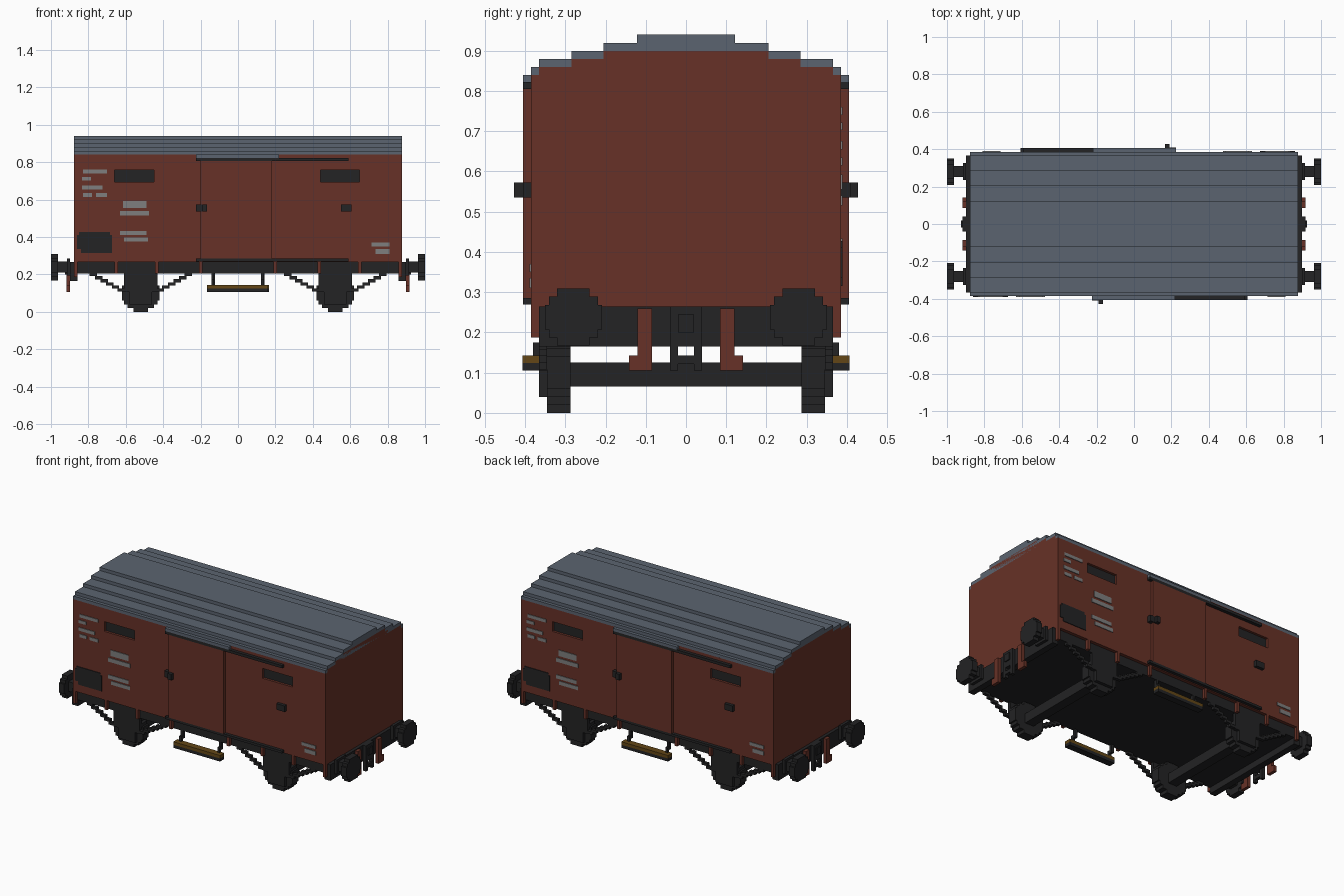
import bpy
import bmesh
import math
from mathutils import Matrix, Vector

cube = bpy.data.objects.get("Cube")
if cube:
    bpy.data.objects.remove(cube, do_unlink=True)


def material(name, r, g, b):
    m = bpy.data.materials.new(name)
    m.use_nodes = True
    m.diffuse_color = (r, g, b, 1)
    m.node_tree.nodes["Principled BSDF"].inputs["Base Color"].default_value = (r, g, b, 1)
    return m


RED = material("oxide red", 0.135, 0.031, 0.02)
GREY = material("roof slate grey", 0.105, 0.127, 0.162)
BLACK = material("iron black", 0.017, 0.017, 0.018)
PALE = material("label grey", 0.21, 0.21, 0.21)
WOOD = material("step wood", 0.125, 0.062, 0.008)


def finish(name, bm, mat):
    bmesh.ops.recalc_face_normals(bm, faces=bm.faces)
    mesh = bpy.data.meshes.new(name)
    bm.to_mesh(mesh)
    bm.free()
    mesh.materials.append(mat)
    obj = bpy.data.objects.new(name, mesh)
    bpy.context.collection.objects.link(obj)
    return obj


def part(name, boxes, mat, turn=True):
    """Blocks given as (x0, x1, y0, y1, z0, z1); turn repeats them half a turn round."""
    bm = bmesh.new()
    for x0, x1, y0, y1, z0, z1 in boxes:
        size = Matrix.Diagonal((x1 - x0, y1 - y0, z1 - z0, 1))
        centre = Vector((x0 + x1, y0 + y1, z0 + z1)) / 2
        bmesh.ops.create_cube(bm, size=1, matrix=Matrix.Translation(centre) @ size)
    if turn:
        copy = bmesh.ops.duplicate(bm, geom=bm.verts[:] + bm.edges[:] + bm.faces[:])
        verts = [v for v in copy["geom"] if isinstance(v, bmesh.types.BMVert)]
        bmesh.ops.rotate(bm, verts=verts, matrix=Matrix.Rotation(math.pi, 3, "Z"))
    return finish(name, bm, mat)


def extrude_x(name, profile, half_length, mat):
    """Extrude a right-hand (y, z) outline, mirrored to the left, along x."""
    outline = profile + [(-y, z) for y, z in reversed(profile)]
    bm = bmesh.new()
    face = bm.faces.new([bm.verts.new((-half_length, y, z)) for y, z in outline])
    ext = bmesh.ops.extrude_face_region(bm, geom=[face])
    verts = [v for v in ext["geom"] if isinstance(v, bmesh.types.BMVert)]
    bmesh.ops.translate(bm, verts=verts, vec=(2 * half_length, 0, 0))
    return finish(name, bm, mat)


def stairs(steps):
    """Stepped outline from (half width, top height) pairs, widest first."""
    pts = []
    for i, (y, z) in enumerate(steps):
        if i:
            pts.append((y, steps[i - 1][1]))
        pts.append((y, z))
    return pts


def disc_rows(radius, rows):
    """Stepped disc as (half width, low, high) rows."""
    h = 2 * radius / rows
    for i in range(rows):
        low = -radius + i * h
        mid = low + h / 2
        half = round(math.sqrt(radius ** 2 - mid ** 2) / h * 2) * h / 2
        yield min(half, radius), low, low + h


L, W, FLOOR, EAVE = 0.877, 0.385, 0.265, 0.84
CORE = 0.365

# Body core with stepped ends under the roof
lower = [(CORE, 0.86), (0.285, 0.88), (0.205, 0.9)]
extrude_x("body_core", [(CORE, FLOOR)] + stairs(lower), L, RED)

# Stepped roof sheet
upper = stairs([(W, 0.86), (CORE, 0.88), (0.285, 0.9), (0.205, 0.92), (0.122, 0.94)])
extrude_x("roof", list(reversed(stairs(lower))) + [(CORE, EAVE), (W, EAVE)] + upper, L, GREY)

# Side walls with openings for the vents
vents = [(-0.66, -0.45), (0.44, 0.65)]
v0, v1 = 0.695, 0.757
walls = [(-L, L, -W, -CORE, FLOOR, v0), (-L, L, -W, -CORE, v1, EAVE)]
edges = [-L] + [x for pair in vents for x in pair] + [L]
walls += [(edges[i], edges[i + 1], -W, -CORE, v0, v1) for i in (0, 2, 4)]
part("side_walls", walls, RED)
part("vents", [(a, b, -CORE - 0.005, -CORE, v0, v1) for a, b in vents], BLACK)

# Sliding doors, their rails, hoods and latches
DOOR = 0.405
part("doors", [(-0.2, 0.183, -DOOR, -W, 0.285, 0.805)], RED)
part("door_rails", [(-0.225, 0.59, -DOOR, -W, 0.805, 0.822),
                    (-0.225, 0.59, -DOOR, -W, 0.27, 0.285)], BLACK)
part("door_hoods", [(-0.225, 0.22, -DOOR, -W, 0.822, EAVE)], GREY)
part("door_latches", [(-0.225, -0.165, -0.41, -W, 0.535, 0.573),
                      (-0.19, -0.165, -0.427, -0.41, 0.535, 0.573),
                      (0.55, 0.608, -0.405, -W, 0.535, 0.573)], BLACK)

# Dark notice board with stepped corners, and pale label plates
PLATE = W + 0.004
part("notice_boards", [(-0.862, -0.675, -PLATE, -W, 0.335, 0.412),
                       (-0.85, -0.685, -PLATE, -W, 0.412, 0.427),
                       (-0.84, -0.675, -PLATE, -W, 0.315, 0.335)], BLACK)
labels = [(-0.83, -0.70, 0.74, 0.76), (-0.835, -0.785, 0.703, 0.722),
          (-0.835, -0.725, 0.655, 0.676), (-0.83, -0.78, 0.615, 0.635),
          (-0.76, -0.70, 0.615, 0.635), (-0.615, -0.49, 0.555, 0.592),
          (-0.632, -0.477, 0.515, 0.54), (-0.632, -0.49, 0.41, 0.433),
          (-0.61, -0.48, 0.375, 0.398), (0.715, 0.81, 0.35, 0.37),
          (0.735, 0.81, 0.31, 0.335)]
part("label_plates", [(a, b, -PLATE, -W, c, d) for a, b, c, d in labels], PALE)

# Underframe and headstocks
part("underframe", [(-L, L, -CORE, CORE, 0.205, FLOOR)], BLACK, False)
part("headstocks", [(L - 0.02, 0.897, -CORE, CORE, 0.165, FLOOR)], BLACK)

# Red frame brackets, longer at the corners
posts = []
for x in (-0.868, -0.65, -0.435, -0.2, 0.2, 0.435, 0.65, 0.868):
    low = 0.187 if abs(x) > 0.8 else 0.205
    posts.append((x - 0.009, x + 0.009, -W, -CORE, low, FLOOR))
part("frame_brackets", posts, RED)

# Buffers
shanks, heads = [], []
for y in (-0.28, 0.28):
    shanks.append((0.897, 0.962, y - 0.03, y + 0.03, 0.21, 0.27))
    shanks.append((0.897, 0.915, y - 0.045, y + 0.045, 0.195, 0.285))
    heads += [(0.962, 1.0, y - w, y + w, 0.238 + a, 0.238 + b) for w, a, b in disc_rows(0.071, 7)]
part("buffer_shanks", shanks, BLACK)
part("buffer_heads", heads, BLACK)

# Draw hook and coupling link
hook = [(0.897, 0.918, -0.04, 0.04, 0.165, FLOOR),
        (0.897, 0.925, -0.02, 0.02, 0.2, 0.245),
        (0.897, 0.918, -0.02, 0.02, 0.122, 0.143)]
hook += [(0.897, 0.918, s - 0.01, s + 0.01, 0.105, 0.165) for s in (-0.03, 0.03)]
part("draw_hooks", hook, BLACK)

# Brake hoses
hoses = []
for s in (-1, 1):
    for a, b, c, d in ((0.085, 0.12, 0.105, 0.26), (0.12, 0.142, 0.105, 0.143)):
        y0, y1 = sorted((s * a, s * b))
        hoses.append((0.897, 0.917, y0, y1, c, d))
part("brake_hoses", hoses, RED)

# Wheels, axles, axle guards and stepped springs
wheels, axles, guards, springs = [], [], [], []
for x in (-0.52, 0.52):
    wheels += [(x - w, x + w, -0.345, -0.287, 0.1 + a, 0.1 + b) for w, a, b in disc_rows(0.1, 10)]
    axles.append((x - 0.03, x + 0.03, -0.29, 0.29, 0.065, 0.125))
    guards += [(x - 0.06, x + 0.06, -CORE, -0.345, 0.04, 0.205),
               (x - 0.09, x + 0.09, -CORE, -0.345, 0.105, 0.205)]
    for s in (-1, 1):
        for i in range(6):
            a, b = sorted((x + s * (0.085 + i * 0.03), x + s * (0.125 + i * 0.03)))
            springs.append((a, b, -CORE, -0.345, 0.108 + i * 0.0165, 0.125 + i * 0.0165))
part("wheels", wheels, BLACK)
part("axles", axles, BLACK, False)
part("axle_guards", guards, BLACK)
part("leaf_springs", springs, BLACK)

# Footboards below the doors
part("footboard_treads", [(-0.165, 0.16, -0.407, -CORE, 0.124, 0.143)], WOOD)
frames = [(-0.165, 0.16, -0.407, -CORE, 0.105, 0.124)]
for x in (-0.135, 0.13):
    frames.append((x - 0.008, x + 0.008, -0.38, -CORE, 0.143, 0.175))
    frames.append((x - 0.008, x + 0.008, -CORE, -0.345, 0.155, 0.205))
part("footboard_hangers", frames, BLACK)
